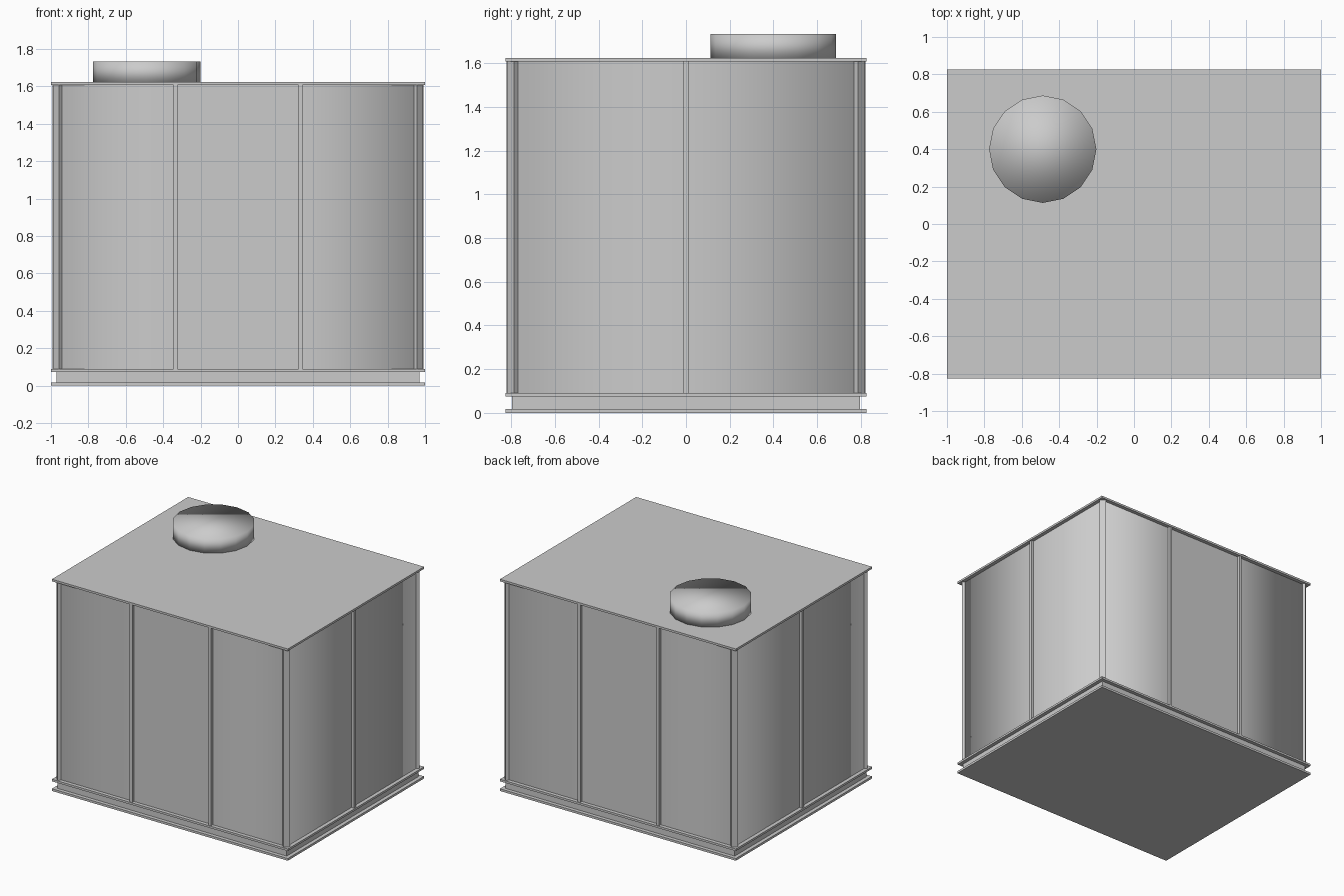
import bpy, math
from math import cos, sin, pi

if "Cube" in bpy.data.objects:
    bpy.data.objects.remove(bpy.data.objects["Cube"])

X, Y = 1.0, 0.825        # flange half sizes
WX, WY = 0.971, 0.797    # wall half sizes
Z0, Z1 = 0.09, 1.607     # wall bottom and top


def make(name, verts, faces, smooth=False):
    mesh = bpy.data.meshes.new(name)
    mesh.from_pydata(verts, [], faces)
    mesh.polygons.foreach_set("use_smooth", [smooth] * len(faces))
    obj = bpy.data.objects.new(name, mesh)
    bpy.context.collection.objects.link(obj)
    return obj


def prism(name, outline, z0, z1, caps=True, smooth=False):
    n = len(outline)
    verts = [(x, y, z) for z in (z0, z1) for x, y in outline]
    faces = [(i, (i + 1) % n, n + (i + 1) % n, n + i) for i in range(n)]
    if caps:
        faces += [tuple(reversed(range(n))), tuple(range(n, 2 * n))]
    return make(name, verts, faces, smooth)


def rect(cx, cy, hx, hy, angle=0):
    c, s = cos(angle), sin(angle)
    return [(cx + x * c - y * s, cy + x * s + y * c)
            for x, y in ((-hx, -hy), (hx, -hy), (hx, hy), (-hx, hy))]


# base channel frame
prism("base_bottom_flange", rect(0, 0, X, Y), 0, 0.017)
prism("base_web", rect(0, 0, WX, WY), 0.017, 0.074)
prism("base_top_flange", rect(0, 0, X, Y), 0.074, Z0)

# wall shell, softly shaded around the corners, split at the ribs
t = 1 / 3
wall = [(-WX, -WY), (-t, -WY), (t, -WY), (WX, -WY), (WX, 0),
        (WX, WY), (t, WY), (-t, WY), (-WX, WY), (-WX, 0)]
prism("wall_shell", wall, Z0, Z1, caps=False, smooth=True)

# roof plate
prism("roof_plate", rect(0, 0, X, Y), Z1, 1.623)

# ribs on the long and short walls
for s in (-1, 1):
    for x in (-t, t):
        prism("long_wall_rib", rect(x, s * 0.805, 0.011, 0.015), Z0, Z1)
    prism("short_wall_rib", rect(s * 0.978, 0, 0.014, 0.011), Z0, Z1)

# corner posts turned 45 degrees
for sx in (-1, 1):
    for sy in (-1, 1):
        prism("corner_post",
              rect(sx * 0.965, sy * 0.794, 0.012, 0.023, sx * sy * pi / 4),
              Z0, Z1)

# round roof hatch, 16 sides, smooth all over
ring = [(-0.488 + 0.287 * cos(i * pi / 8), 0.4 + 0.287 * sin(i * pi / 8))
        for i in range(16)]
prism("roof_hatch", ring, 1.615, 1.733, smooth=True)
